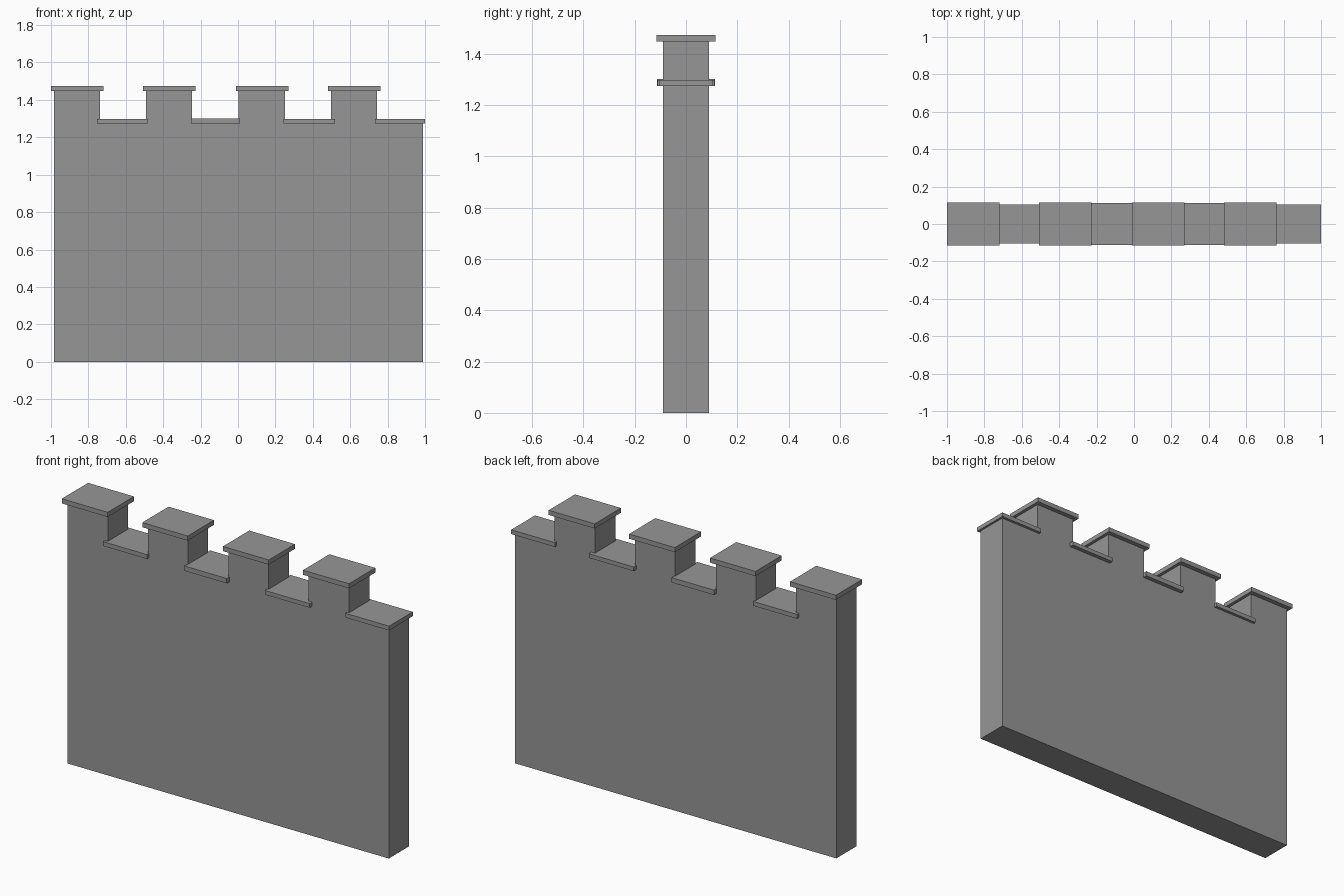
import bpy, bmesh

if "Cube" in bpy.data.objects:
    bpy.data.objects.remove(bpy.data.objects["Cube"])

stone = bpy.data.materials.new("grey stone")
stone.diffuse_color = (0.305, 0.305, 0.305, 1)
stone.use_nodes = True
stone.node_tree.nodes["Principled BSDF"].inputs["Base Color"].default_value = stone.diffuse_color


def finish(name, bm):
    bmesh.ops.recalc_face_normals(bm, faces=bm.faces)
    mesh = bpy.data.meshes.new(name)
    bm.to_mesh(mesh)
    bm.free()
    mesh.materials.append(stone)
    ob = bpy.data.objects.new(name, mesh)
    bpy.context.collection.objects.link(ob)
    return ob


def prism(name, profile, half_depth):
    """Extrude an x-z outline along y, centred on y = 0."""
    bm = bmesh.new()
    face = bm.faces.new([bm.verts.new((x, -half_depth, z)) for x, z in profile])
    new = bmesh.ops.extrude_face_region(bm, geom=[face])["geom"]
    moved = [v for v in new if isinstance(v, bmesh.types.BMVert)]
    bmesh.ops.translate(bm, verts=moved, vec=(0, 2 * half_depth, 0))
    return finish(name, bm)


def slab(name, x0, x1, z0, z1, half_depth):
    return prism(name, [(x0, z0), (x1, z0), (x1, z1), (x0, z1)], half_depth)


LEFT, RIGHT, HALF = -0.985, 0.988, 0.089
GAP_Z, TOP_Z = 1.285, 1.46
merlons = [(-0.985, -0.737), (-0.491, -0.246), (0.004, 0.251), (0.496, 0.744)]

# crenellated wall outline
outline = [(RIGHT, 0), (LEFT, 0)]
for i, (a, b) in enumerate(merlons):
    if i:
        outline.append((a, GAP_Z))
    outline += [(a, TOP_Z), (b, TOP_Z), (b, GAP_Z)]
outline.append((RIGHT, GAP_Z))
prism("wall", outline, HALF)

# cap stones on the merlons
for i, (a, b) in enumerate(merlons):
    slab(f"merlon_cap_{i + 1}", a - 0.016, b + 0.018, 1.448, 1.474, 0.115)

# sill stones in the gaps, each slightly different
sills = [(-0.755, -0.485, 1.298, 0.105), (-0.25, 0.01, 1.301, 0.113),
         (0.243, 0.518, 1.297, 0.112), (0.732, 1.0, 1.298, 0.104)]
for i, (a, b, top, half) in enumerate(sills):
    slab(f"gap_sill_{i + 1}", a, b, 1.274, top, half)
